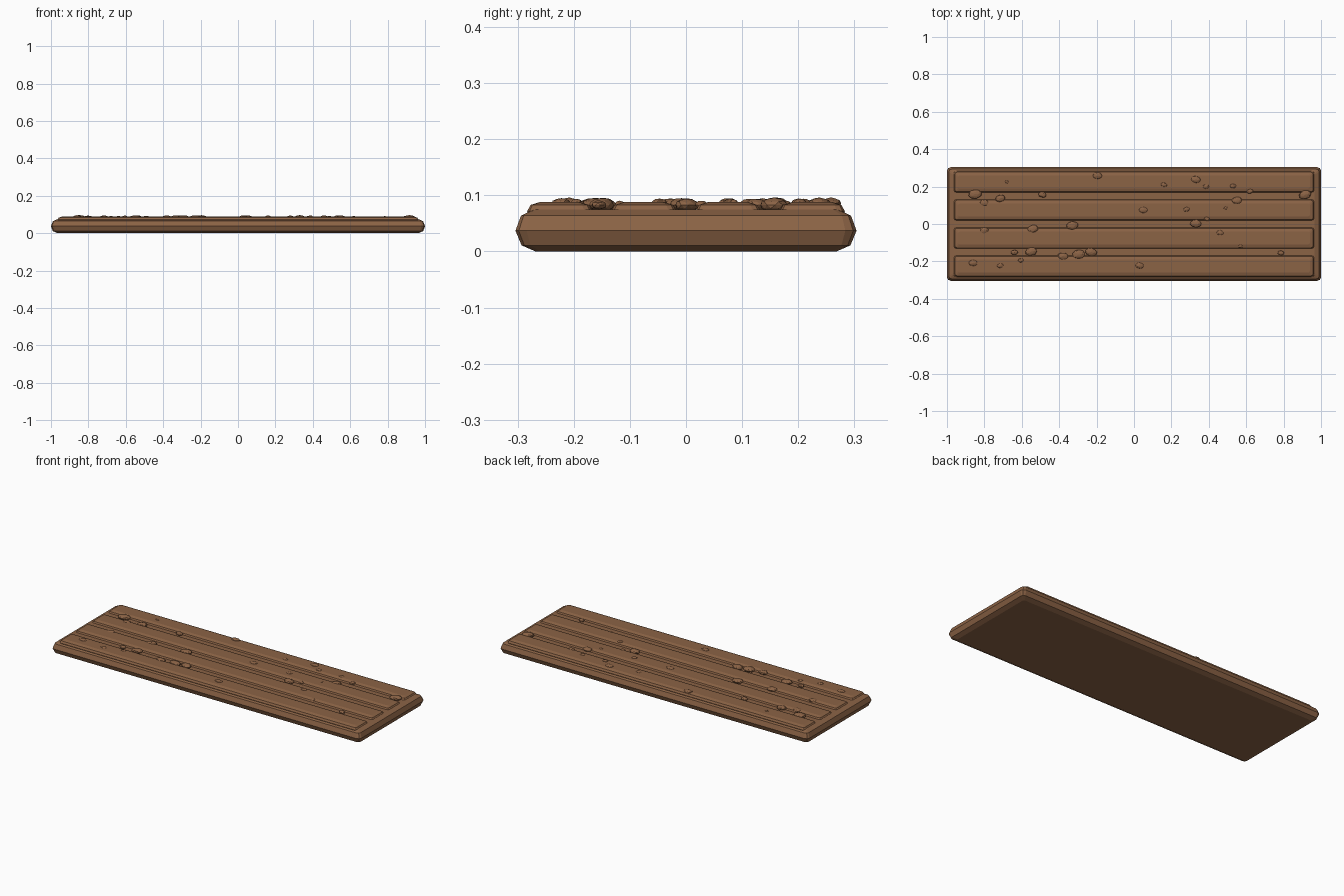
import bpy, bmesh, math, random
from mathutils import Matrix

random.seed(4)


def material(name, rgb):
    m = bpy.data.materials.new(name)
    m.diffuse_color = (*rgb, 1)
    return m


soil = material("brown soil", (0.26, 0.125, 0.06))


def finish(name, bm, smooth=False):
    bmesh.ops.recalc_face_normals(bm, faces=bm.faces)
    mesh = bpy.data.meshes.new(name)
    bm.to_mesh(mesh)
    bm.free()
    mesh.materials.append(soil)
    for p in mesh.polygons:
        p.use_smooth = smooth
    ob = bpy.data.objects.new(name, mesh)
    bpy.context.collection.objects.link(ob)
    return ob


def lofted_slab(name, rings, cy=0.0):
    """Stack of corner-cut rectangles: (half x, half y, corner cut, z)."""
    bm = bmesh.new()
    loops = []
    for hx, hy, c, z in rings:
        pts = []
        for sx, sy in ((1, 1), (-1, 1), (-1, -1), (1, -1)):
            # three points per corner, bulging slightly outward
            corner = [(hx, hy - c), (hx - c * 0.3, hy - c * 0.3), (hx - c, hy)]
            if sx * sy < 0:
                corner.reverse()
            pts += [(sx * x, sy * y + cy, z) for x, y in corner]
        loops.append([bm.verts.new(p) for p in pts])
    n = len(loops[0])
    for a, b in zip(loops, loops[1:]):
        for i in range(n):
            j = (i + 1) % n
            bm.faces.new((a[i], a[j], b[j], b[i]))
    bm.faces.new(loops[0])
    bm.faces.new(loops[-1])
    return finish(name, bm)


# Ground slab with rounded edges
lofted_slab("soil_slab", [
    (0.965, 0.268, 0.008, 0.0),
    (0.990, 0.293, 0.016, 0.011),
    (1.000, 0.304, 0.020, 0.037),
    (0.990, 0.294, 0.016, 0.064),
    (0.965, 0.270, 0.008, 0.075),
])

# Four raised planting beds
for k in range(4):
    lofted_slab("planting_bed_%d" % (k + 1), [
        (0.962, 0.056, 0.012, 0.060),
        (0.965, 0.058, 0.014, 0.072),
        (0.958, 0.052, 0.012, 0.083),
        (0.940, 0.034, 0.008, 0.0885),
    ], cy=-0.225 + 0.15 * k)


def clod(name, x, y, r, z, h):
    bm = bmesh.new()
    bmesh.ops.create_icosphere(bm, subdivisions=2, radius=1)
    for v in bm.verts:
        v.co *= random.uniform(0.93, 1.05)
    turn = Matrix.Rotation(random.uniform(-0.3, 0.3), 4, 'Z')
    bm.transform(Matrix.Translation((x, y, z)) @ turn @ Matrix.Diagonal((r, r * 0.7, h, 1)))
    finish(name, bm)


# Large clods lying in the furrows: x, y, radius
furrow_clods = [
    (-0.85, 0.16, 0.036), (-0.715, 0.137, 0.028), (-0.49, 0.157, 0.022),
    (-0.80, 0.112, 0.025), (0.915, 0.157, 0.034), (0.62, 0.175, 0.018),
    (0.55, 0.125, 0.028), (0.33, 0.002, 0.030), (0.39, 0.028, 0.016),
    (-0.33, -0.008, 0.032), (-0.54, -0.027, 0.030), (-0.80, -0.035, 0.024),
    (-0.64, -0.152, 0.019), (-0.55, -0.147, 0.032), (-0.38, -0.172, 0.028),
    (-0.295, -0.162, 0.035), (-0.23, -0.15, 0.032), (0.785, -0.155, 0.018),
    (0.57, -0.118, 0.014),
]
for i, (x, y, r) in enumerate(furrow_clods):
    clod("furrow_clod_%d" % (i + 1), x, y, r, 0.083, 0.003 + r * 0.3)

# Small clods half buried in the beds
bed_clods = [
    (-0.195, 0.258, 0.026), (0.33, 0.238, 0.027), (0.16, 0.210, 0.018),
    (0.385, 0.200, 0.018), (0.53, 0.203, 0.018), (0.05, 0.075, 0.024),
    (0.28, 0.078, 0.018), (0.46, -0.047, 0.020), (0.03, -0.222, 0.024),
    (-0.86, -0.208, 0.025), (-0.715, -0.223, 0.018), (-0.605, -0.195, 0.016),
    (-0.68, 0.225, 0.012), (0.49, 0.085, 0.012),
]
for i, (x, y, r) in enumerate(bed_clods):
    clod("bed_clod_%d" % (i + 1), x, y, r, 0.086, 0.004 + r * 0.23)
